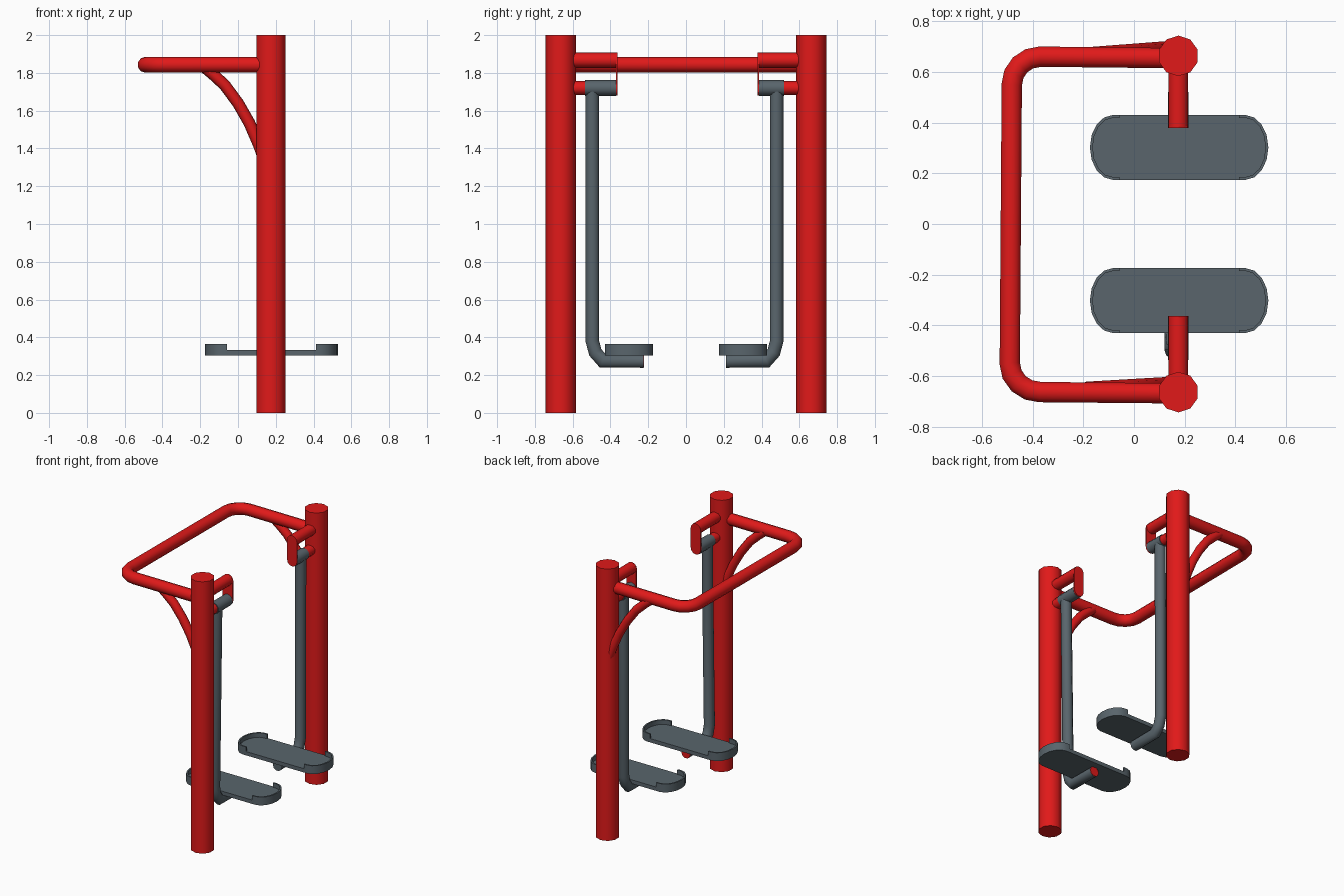
import bpy, bmesh
from math import sin, cos, pi, radians
from mathutils import Vector

if "Cube" in bpy.data.objects:
    bpy.data.objects.remove(bpy.data.objects["Cube"])


def material(name, color):
    m = bpy.data.materials.new(name)
    m.diffuse_color = color
    m.use_nodes = True
    m.node_tree.nodes["Principled BSDF"].inputs["Base Color"].default_value = m.diffuse_color
    return m


RED = material("red_paint", (0.75, 0.01, 0.01, 1))
GREY = material("grey_paint", (0.10, 0.13, 0.15, 1))


def finish(name, bm, mat, angle=50):
    bmesh.ops.recalc_face_normals(bm, faces=bm.faces)
    me = bpy.data.meshes.new(name)
    bm.to_mesh(me)
    bm.free()
    me.materials.append(mat)
    ob = bpy.data.objects.new(name, me)
    bpy.context.collection.objects.link(ob)
    bpy.ops.object.select_all(action='DESELECT')
    ob.select_set(True)
    bpy.context.view_layer.objects.active = ob
    bpy.ops.object.shade_smooth_by_angle(angle=radians(angle))
    return ob


def tube(name, path, r, normal, mat, sides=10):
    """Sweep a circle along a planar path with mitred corners."""
    bm = bmesh.new()
    pts = [Vector(p) for p in path]
    n = Vector(normal)
    rings = []
    for i, p in enumerate(pts):
        a = (p - pts[max(i - 1, 0)]).normalized()
        b = (pts[min(i + 1, len(pts) - 1)] - p).normalized()
        t = (a + b).normalized()
        miter = 1 / max(t.dot(b if b.length else a), 0.5)
        side = n.cross(t).normalized() * miter
        rings.append([bm.verts.new(p + r * (n * cos(2 * pi * k / sides) + side * sin(2 * pi * k / sides)))
                      for k in range(sides)])
    for u, v in zip(rings, rings[1:]):
        for k in range(sides):
            j = (k + 1) % sides
            bm.faces.new((u[k], u[j], v[j], v[k]))
    bm.faces.new(rings[0])
    bm.faces.new(rings[-1])
    return finish(name, bm, mat)


def slab(name, outline, offset, mat):
    """Extrude a closed planar outline by a vector."""
    bm = bmesh.new()
    f = bm.faces.new([bm.verts.new(p) for p in outline])
    ext = bmesh.ops.extrude_face_region(bm, geom=[f])
    bmesh.ops.translate(bm, vec=Vector(offset),
                        verts=[e for e in ext["geom"] if isinstance(e, bmesh.types.BMVert)])
    # the start face is kept, so the solid is closed
    return finish(name, bm, mat, 30)


def pedal_end(s, y, z, inset=0.0):
    """Half-ellipse end of a pedal, s = +1 right, -1 left."""
    cx = 0.178 + s * 0.261
    pts = [(cx + s * (0.091 - inset) * cos(a), y + (0.128 - inset) * sin(a), z)
           for a in [-pi / 2 + pi * k / 8 for k in range(9)]]
    x0 = 0.178 + s * 0.236
    return [(x0, pts[0][1], z)] + pts + [(x0, pts[-1][1], z)]


PX = 0.175
# s, bracket end y, arm y, arm foot y, sleeve outer y, brace y at bar and at post
SIDES = [("left", -1, -0.362, -0.496, -0.225, -0.536, -0.653, -0.636),
         ("right", 1, 0.378, 0.48, 0.212, 0.52, 0.666, 0.688)]

for tag, s, end, arm, foot, sleeve, by0, by1 in SIDES:
    py = s * 0.663
    # upright post
    tube(tag + "_post", [(PX, py, 0), (PX, py, 2)], 0.08, (0, 1, 0), RED)

    # curved brace under the handlebar
    prof = [(-0.19, 1.84), (-0.135, 1.795), (-0.07, 1.735), (0.0, 1.64), (0.06, 1.535), (0.11, 1.42), (0.15, 1.31)]
    tube(tag + "_brace", [(x, by0 + (by1 - by0) * (x + 0.19) / 0.29, z) for x, z in prof],
         0.031, (0, 1, 0), RED, 8)

    # hanger bracket: two bars and a round-ended strap
    for part, z in (("upper", 1.867), ("lower", 1.72)):
        tube(f"{tag}_{part}_hanger_bar", [(PX, py, z), (PX, end - s * -0.002, z)],
             0.04 if part == "upper" else 0.037, (0, 0, 1), RED)
    strap = [(PX + 0.04 * cos(a), end, 1.867 + 0.04 * sin(a)) for a in [pi * k / 6 for k in range(7)]]
    strap += [(PX + 0.04 * cos(a), end, 1.72 + 0.04 * sin(a)) for a in [pi + pi * k / 6 for k in range(7)]]
    slab(tag + "_hanger_strap", strap, (0, s * 0.009, 0), RED)

    # swinging arm with pivot sleeve
    tube(tag + "_pivot_sleeve", [(PX, sleeve, 1.72), (PX, end + s * 0.009, 1.72)], 0.042, (0, 0, 1), GREY)
    ax = 0.157 if s < 0 else 0.172
    tube(tag + "_swing_arm",
         [(PX, arm, 1.72), (ax, arm, 0.38), (ax, arm - s * 0.016, 0.32), (ax, arm - s * 0.055, 0.276), (ax, foot, 0.274)],
         0.037, (1, 0, 0), GREY)
    if s < 0:
        # red end cap on the foot of the arm
        tube(tag + "_arm_cap", [(ax, foot - 0.01, 0.274), (ax, foot + 0.003, 0.274)], 0.036, (1, 0, 0), RED)

    # foot pedal: flat stadium plate with raised rims at both ends
    y = s * 0.302
    slab(tag + "_pedal", pedal_end(1, y, 0.305) + pedal_end(-1, y, 0.305)[::-1], (0, 0, 0.028), GREY)
    for e, ename in ((1, "front"), (-1, "rear")):
        outer, inner = pedal_end(e, y, 0.32), pedal_end(e, y, 0.32, 0.011)
        slab(f"{tag}_pedal_{ename}_rim", outer + inner[::-1], (0, 0, 0.046), GREY)

# U-shaped handlebar
corner = [(cos(pi / 8 * k), sin(pi / 8 * k)) for k in range(5)]
bar = [(PX, 0.654, 1.843)]
bar += [(-0.37 - 0.112 * c, 0.55 + 0.11 * d, 1.843) for c, d in corner[::-1]]
bar += [(-0.37 - 0.12 * c, -0.55 - 0.113 * d, 1.843) for c, d in corner]
bar += [(PX, -0.668, 1.843)]
tube("handlebar", bar, 0.042, (0, 0, 1), RED)
